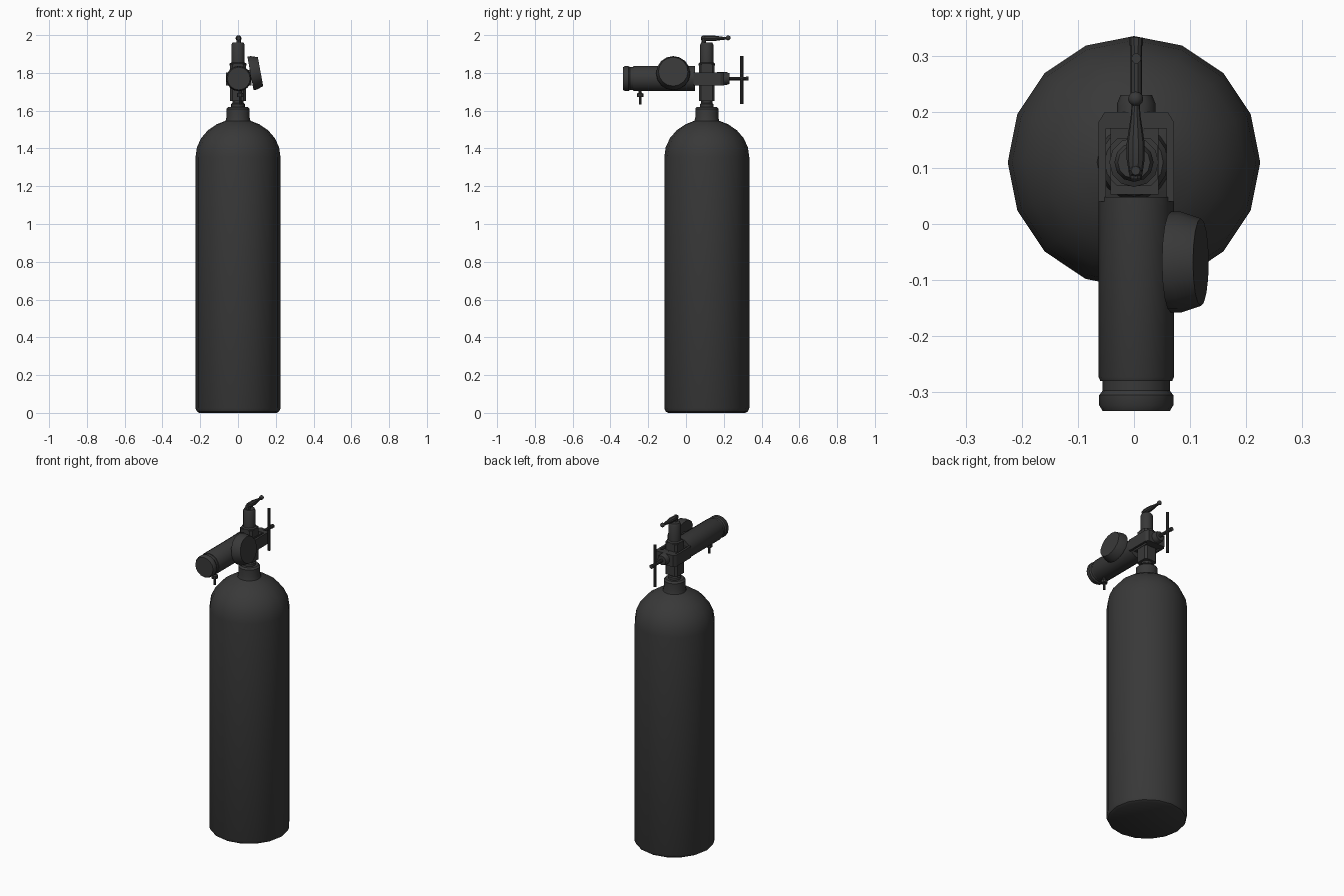
import bpy, bmesh, math
from mathutils import Vector

if "Cube" in bpy.data.objects:
    bpy.data.objects.remove(bpy.data.objects["Cube"])

mat = bpy.data.materials.new("dark_metal")
mat.diffuse_color = (0.04, 0.04, 0.04, 1)
mat.use_nodes = True
mat.node_tree.nodes["Principled BSDF"].inputs["Base Color"].default_value = mat.diffuse_color


def finish(name, bm, smooth=True):
    bmesh.ops.recalc_face_normals(bm, faces=bm.faces)
    me = bpy.data.meshes.new(name)
    bm.to_mesh(me)
    bm.free()
    me.materials.append(mat)
    ob = bpy.data.objects.new(name, me)
    bpy.context.collection.objects.link(ob)
    if smooth:
        bpy.ops.object.select_all(action='DESELECT')
        ob.select_set(True)
        bpy.context.view_layer.objects.active = ob
        bpy.ops.object.shade_smooth_by_angle(angle=math.radians(35))
    return ob


def lathe(name, profile, origin, axis=(0, 0, 1), n=16, phase=0.0, smooth=True):
    """Spin (radius, height) pairs around an axis and cap both ends."""
    bm = bmesh.new()
    q = Vector(axis).to_track_quat('Z', 'Y')
    rings = []
    for r, h in profile:
        ring = []
        for i in range(n):
            a = 2 * math.pi * i / n + phase
            ring.append(bm.verts.new(Vector(origin) + q @ Vector((r * math.cos(a), r * math.sin(a), h))))
        rings.append(ring)
    for a, b in zip(rings, rings[1:]):
        for i in range(n):
            j = (i + 1) % n
            bm.faces.new((a[i], a[j], b[j], b[i]))
    bm.faces.new(rings[0])
    bm.faces.new(rings[-1])
    return finish(name, bm, smooth)


def prism(name, outline, z0, z1):
    """Extrude an (x, y) outline vertically."""
    bm = bmesh.new()
    f = bm.faces.new([bm.verts.new((x, y, z0)) for x, y in outline])
    top = bmesh.ops.extrude_face_region(bm, geom=[f])
    vs = [v for v in top['geom'] if isinstance(v, bmesh.types.BMVert)]
    bmesh.ops.translate(bm, verts=vs, vec=(0, 0, z1 - z0))
    return finish(name, bm, False)


CY = 0.11            # tank axis
CZ = 1.77            # regulator axis
CX = 0.004

# Tank with elliptical shoulder and neck ring
dome = [(0.225 * math.cos(a), 1.355 + 0.2 * math.sin(a))
        for a in (math.radians(d) for d in (0, 15, 30, 45, 60, 73))]
lathe("tank", [(0.205, 0), (0.218, 0.008), (0.225, 0.025)] + dome +
      [(0.061, 1.565), (0.061, 1.61), (0.052, 1.62)], (0, CY, 0))

# Tank valve: stem, square body, upper spindle
lathe("valve_stem", [(0.036, 1.615), (0.036, 1.635), (0.03, 1.64), (0.03, 1.66)], (0, CY, 0))
c, s = 0.042, 0.03
block = [(c, -s), (c, s), (s, c), (-s, c), (-c, s), (-c, -s), (-s, -c), (s, -c)]
prism("valve_body", [(x, y + CY) for x, y in block], 1.65, 1.845)
prism("valve_seat", [(-0.042, 0.053), (0.044, 0.053), (0.044, 0.172), (-0.042, 0.172)], 1.735, 1.80)
lathe("valve_spindle", [(0.044, 1.84), (0.044, 1.85), (0.035, 1.855), (0.035, 1.95), (0.029, 1.961)],
      (0, CY, 0), n=12)

# Lever on top with ball tip
lathe("lever_post", [(0.012, 1.95), (0.012, 1.99), (0.008, 1.997)], (0.003, 0.095, 0), n=8)
lathe("lever", [(0.010, 0.08), (0.012, 0.09), (0.016, 0.115), (0.016, 0.145), (0.009, 0.19), (0.007, 0.215)],
      (0.003, 0, 1.983), (0, 1, 0), n=10)
lathe("lever_ball", [(0.013 * math.sin(math.radians(d)) + 0.0005, -0.013 * math.cos(math.radians(d)))
                     for d in range(0, 181, 30)], (0.003, 0.223, 1.985), (0, 1, 0), n=10)

# Regulator barrel and front cap
lathe("regulator_barrel", [(0.060, -0.333), (0.066, -0.323), (0.066, -0.305), (0.060, -0.297), (0.060, -0.28),
                           (0.064, -0.28), (0.067, -0.273), (0.067, 0.048)],
      (CX, 0, CZ), (0, 1, 0))

# Yoke frame around the valve body
for name, x0, x1 in (("yoke_arm_left", -0.063, -0.050), ("yoke_arm_right", 0.058, 0.071)):
    prism(name, [(x0, 0.04), (x1, 0.04), (x1, 0.182), (x0, 0.182)], 1.733, 1.803)
prism("yoke_back", [(-0.063, 0.17), (0.071, 0.17), (0.071, 0.182), (0.06, 0.2), (-0.052, 0.2), (-0.063, 0.182)],
      1.733, 1.803)

# Clamp screw with T bar
lathe("clamp_nut", [(0.034, 0.165), (0.034, 0.215), (0.028, 0.23)], (CX, 0, CZ), (0, 1, 0), n=12)
lathe("clamp_screw", [(0.010, 0.22), (0.010, 0.318), (0.012, 0.318), (0.012, 0.332)],
      (CX, 0, CZ), (0, 1, 0), n=10)
lathe("clamp_bar", [(0.009, 1.635), (0.009, 1.89)], (CX, 0.295, 0), n=10)

# Tilted pressure gauge
axis = Vector((0.983, 0, 0.18))
lathe("gauge", [(0.02, -0.03), (0.02, 0), (0.090, 0), (0.090, 0.018), (0.078, 0.054)],
      (0.066, -0.068, 1.797), axis, smooth=True)

# Bleed valve below the barrel
lathe("bleed_valve", [(0.007, 1.632), (0.007, 1.672), (0.018, 1.672), (0.018, 1.69), (0.009, 1.695), (0.009, 1.72)],
      (0.012, -0.243, 0), n=10)
